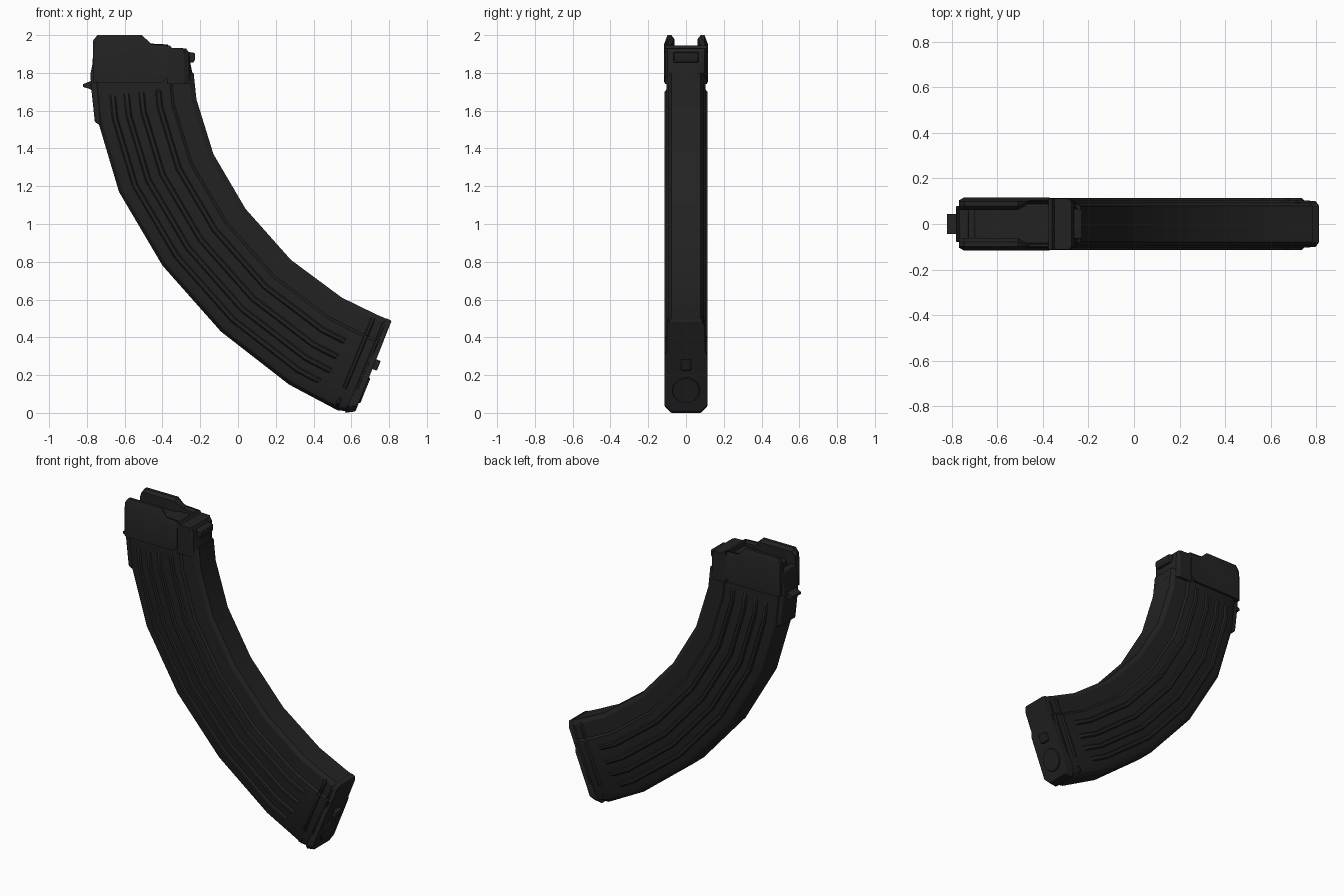
import bpy, bmesh, math
from mathutils import Vector

if "Cube" in bpy.data.objects:
    bpy.data.objects.remove(bpy.data.objects["Cube"])

steel = bpy.data.materials.new("dark_steel")
steel.diffuse_color = (0.016, 0.016, 0.016, 1)
steel.use_nodes = True
steel.node_tree.nodes["Principled BSDF"].inputs["Base Color"].default_value = steel.diffuse_color


def finish(name, bm, smooth=28, bevel=0):
    bmesh.ops.recalc_face_normals(bm, faces=bm.faces)
    me = bpy.data.meshes.new(name)
    bm.to_mesh(me)
    bm.free()
    me.materials.append(steel)
    ob = bpy.data.objects.new(name, me)
    bpy.context.collection.objects.link(ob)
    if bevel:
        mod = ob.modifiers.new("bevel", 'BEVEL')
        mod.width = bevel
        mod.segments = 2
        mod.limit_method = 'ANGLE'
    bpy.ops.object.select_all(action='DESELECT')
    ob.select_set(True)
    bpy.context.view_layer.objects.active = ob
    bpy.ops.object.shade_smooth_by_angle(angle=math.radians(smooth))
    return ob


def add_loft(bm, rings):
    """Skin closed rings of equal length and cap both ends."""
    vs = [[bm.verts.new(p) for p in r] for r in rings]
    n = len(vs[0])
    for a, b in zip(vs, vs[1:]):
        for i in range(n):
            bm.faces.new((a[i], a[(i + 1) % n], b[(i + 1) % n], b[i]))
    bm.faces.new(vs[0])
    bm.faces.new(vs[-1])


def loft(name, rings, **kw):
    bm = bmesh.new()
    add_loft(bm, rings)
    return finish(name, bm, **kw)


def prism(name, outline, half, **kw):
    """Side outline (x, z) extruded across the width."""
    return loft(name, [[(x, y, z) for x, z in outline] for y in (-half, half)], **kw)


def box(name, x0, x1, half, z0, z1, **kw):
    return prism(name, [(x0, z0), (x1, z0), (x1, z1), (x0, z1)], half, **kw)


def section_ring(back, front, half):
    """Cross-section between a back and a front point; half = (fraction, y)."""
    pts = half + [(t, -y) for t, y in reversed(half)]
    b, f = Vector(back), Vector(front)
    return [(b.lerp(f, t).x, y, b.lerp(f, t).y) for t, y in pts]


# Curved body: back and front edge of each station, top to bottom
backs = [(-.765, 1.80), (-.74, 1.54), (-.63, 1.17), (-.40, .78),
         (-.09, .43), (.27, .15), (.53, .012), (.60, .01)]
fronts = [(-.235, 1.80), (-.22, 1.66), (-.13, 1.37), (.04, 1.08),
          (.28, .81), (.55, .61), (.735, .52), (.80, .492)]
body_half = [(0, .06), (.035, .09), (.09, .104), (.75, .104),
             (.775, .094), (.95, .094), (1, .078)]
loft("curved_body", [section_ring(b, f, body_half) for b, f in zip(backs, fronts)])


def on_body(s, t):
    i = min(int(s), len(backs) - 2)
    b = Vector(backs[i]).lerp(Vector(backs[i + 1]), s - i)
    f = Vector(fronts[i]).lerp(Vector(fronts[i + 1]), s - i)
    return b.lerp(f, t)


def rib(name, path, width, top=.115, base=.09):
    """Raised pressed rib along a side path, on both sides."""
    bm = bmesh.new()
    for side in (-1, 1):
        rings = []
        for i, p in enumerate(path):
            d = (path[min(i + 1, len(path) - 1)] - path[max(i - 1, 0)]).normalized()
            n = Vector((-d.y, d.x)) * width / 2
            y = top if 0 < i < len(path) - 1 else base + .008
            ring = [(-1, base), (-.35, y), (.35, y), (1, base)]
            rings.append([(p.x + n.x * k, side * h, p.y + n.y * k) for k, h in ring])
        add_loft(bm, rings)
    finish(name, bm, smooth=40)


# Long ribs following the curve
for k, t in enumerate((.17, .31, .46, .63)):
    steps = [.45, .55, 1, 2, 3, 4, 5, 5.4 + .1 * (k > 0), 5.52 + .1 * (k > 0)]
    rib(f"long_rib_{k + 1}", [on_body(s, t) for s in steps], .05)

# Cross ribs near the base, with short stubs at the back corner
for k, (s, w) in enumerate(((5.95, .035), (6.75, .03))):
    rib(f"cross_rib_{k + 1}", [on_body(s, t) for t in (.2, .24, .74, .78)], w)
    rib(f"cross_rib_front_{k + 1}", [on_body(s, t) for t in (.75, .78, .92, .96)], w, .103, .085)
    rib(f"corner_stub_{k + 1}", [on_body(s, t) for t in (.02, .06, .11, .15)], w, .112, .07)

# Feed lips with side walls: x, top, inner width, bottom
walls = [(-.768, 1.97, .062, 1.75), (-.745, 2.0, .062, 1.75), (-.51, 2.0, .062, 1.75),
         (-.46, 1.955, .088, 1.75), (-.40, 1.952, .088, 1.75), (-.37, 1.95, .088, 1.78)]
bm = bmesh.new()
for side in (-1, 1):
    add_loft(bm, [[(x, side * y, z) for y, z in (
        (.104 if i == 0 else .117, low), (.104 if i == 0 else .117, top - .05),
        (.098, top), (inner + .016, top), (inner, top - .02), (inner, low))]
        for i, (x, top, inner, low) in enumerate(walls)])
finish("feed_lips", bm)

# Back wall, spine and locking lug
prism("back_spine", [(-.758, 1.54), (-.725, 1.52), (-.725, 1.90), (-.768, 1.90),
                     (-.77, 1.85), (-.782, 1.79), (-.775, 1.70)], .08, bevel=.008)
prism("locking_lug", [(-.75, 1.69), (-.785, 1.715), (-.82, 1.725), (-.82, 1.74),
                      (-.785, 1.755), (-.75, 1.76)], .044)

# Follower inside the mouth
box("follower", -.70, -.33, .089, 1.72, 1.915, bevel=.01)

# Front block of the mouth, chamfered toward the nose
nose = [(-.375, 1.74), (-.375, 1.945), (-.36, 1.945), (-.35, 1.932), (-.275, 1.93),
        (-.262, 1.91), (-.25, 1.84), (-.228, 1.74)]
loft("front_block", [[(min(x, lim), y, z) for x, z in nose] for y, lim in
                     ((-.112, -.285), (-.098, -.26), (-.06, -.2), (.06, -.2),
                      (.098, -.26), (.112, -.285))])
prism("front_catch", [(-.28, 1.855), (-.235, 1.855), (-.228, 1.87), (-.228, 1.905),
                      (-.28, 1.915)], .065, bevel=.005)

# Floor plate with its rim
plate_half = [(0, .08), (.07, .113), (.62, .113), (.68, .1), (.93, .1), (1, .082)]
loft("floor_plate", [section_ring((.565, 0), (.785, .502), plate_half),
                     section_ring((.622, .008), (.813, .487), plate_half)], bevel=.004)

# Round boss and release button on the floor plate
normal = Vector((.928, 0, -.375))


def plate_point(z):
    return Vector((.622 + (z - .008) * .191 / .479, 0, z))


spin = normal.to_track_quat('Z', 'Y').to_matrix().to_4x4()
bm = bmesh.new()
bmesh.ops.create_cone(bm, cap_ends=True, segments=24, radius1=.076, radius2=.07, depth=.016)
bm.transform(spin)
bmesh.ops.translate(bm, vec=plate_point(.12), verts=bm.verts)
finish("round_boss", bm)

bm = bmesh.new()
bmesh.ops.create_cube(bm, size=1)
bmesh.ops.scale(bm, vec=(.055, .055, .05), verts=bm.verts)
bm.transform(spin)
bmesh.ops.translate(bm, vec=plate_point(.258), verts=bm.verts)
finish("release_button", bm, bevel=.005)
